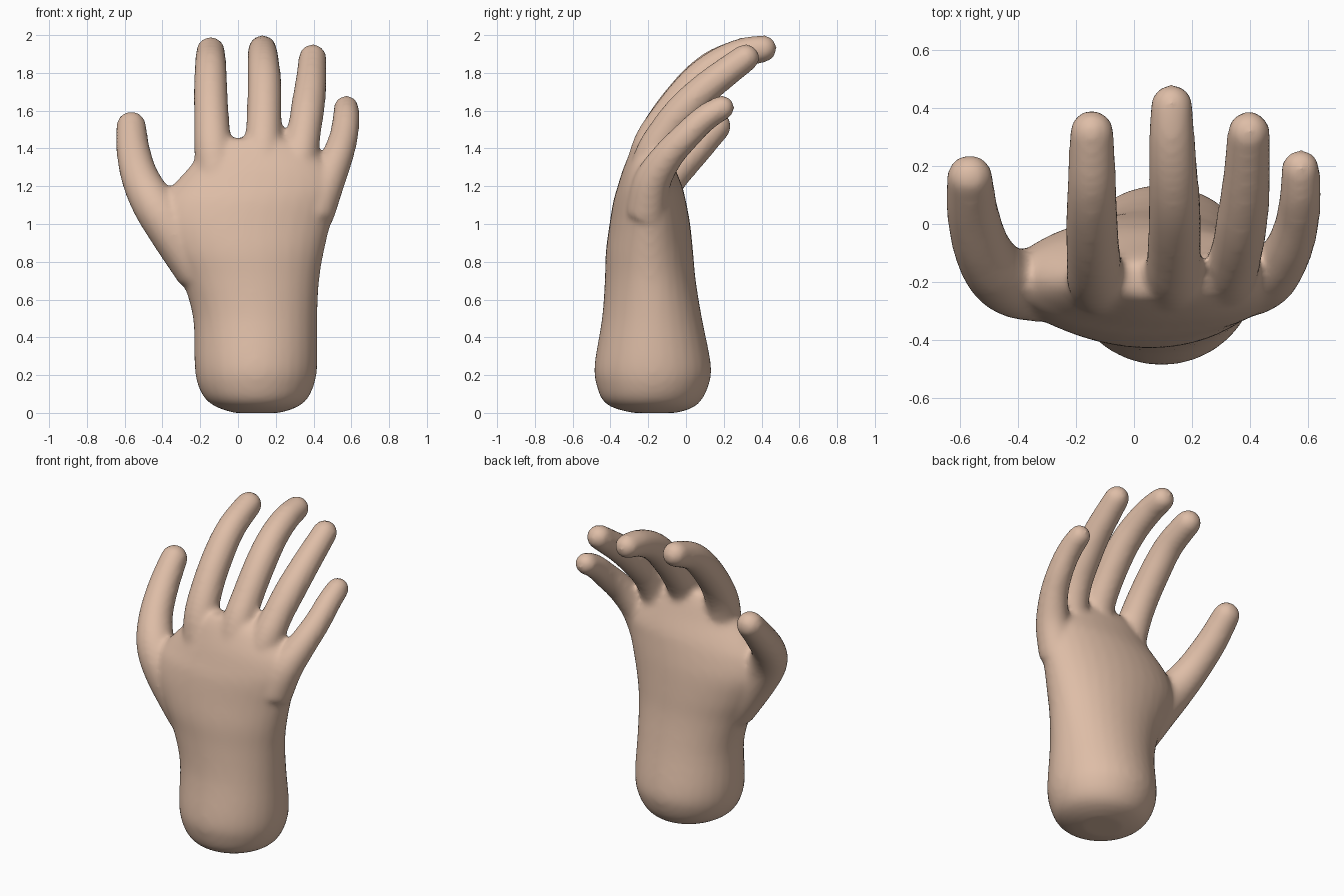
import bpy, bmesh, math
from mathutils import Vector

if "Cube" in bpy.data.objects:
    bpy.data.objects.remove(bpy.data.objects["Cube"])


def spline(rows, steps=6):
    """Catmull-Rom interpolation of equal-length tuples."""
    out = []
    for i in range(len(rows) - 1):
        p0, p1 = rows[max(i - 1, 0)], rows[i]
        p2, p3 = rows[i + 1], rows[min(i + 2, len(rows) - 1)]
        for s in range(steps):
            t = s / steps
            out.append([0.5 * (2 * b + (c - a) * t + (2 * a - 5 * b + 4 * c - d) * t * t
                               + (3 * b - a - 3 * c + d) * t ** 3)
                        for a, b, c, d in zip(p0, p1, p2, p3)])
    out.append(list(rows[-1]))
    return out


def skin(bm, rings):
    """Closed tube through a list of point rings."""
    vs = [[bm.verts.new(p) for p in ring] for ring in rings]
    n = len(vs[0])
    for a, b in zip(vs, vs[1:]):
        for i in range(n):
            j = (i + 1) % n
            bm.faces.new((a[i], a[j], b[j], b[i]))
    bm.faces.new(vs[0][::-1])
    bm.faces.new(vs[-1])


def digit(bm, path, n=20):
    """Tapering tube with a round tip; path rows are x, y, z, radius."""
    pts = spline(path)
    side = Vector((1, 0, 0))
    rings = []

    def ring(c, d, r):
        u = (side - d * side.dot(d)).normalized()
        v = d.cross(u)
        rings.append([c + r * (u * math.cos(2 * math.pi * k / n) + v * math.sin(2 * math.pi * k / n))
                      for k in range(n)])

    for i, p in enumerate(pts):
        a, b = pts[max(i - 1, 0)], pts[min(i + 1, len(pts) - 1)]
        d = (Vector(b[:3]) - Vector(a[:3])).normalized()
        ring(Vector(p[:3]), d, p[3])
    c, r = Vector(pts[-1][:3]), pts[-1][3]
    for k in range(1, 6):
        a = k * math.radians(17)
        ring(c + d * r * math.sin(a), d, r * math.cos(a))


    skin(bm, rings)


bm = bmesh.new()

# wrist and palm: x left, x right, y front, y back, z
palm = [(-.02, .22, -.28, -.05, .0), (-.10, .30, -.38, .03, .025), (-.165, .36, -.44, .08, .065),
        (-.21, .40, -.472, .118, .14), (-.23, .42, -.485, .133, .25), (-.238, .42, -.445, .085, .5),
        (-.295, .43, -.43, .052, .7), (-.37, .455, -.425, .038, .85), (-.43, .49, -.405, .022, 1.0),
        (-.41, .52, -.385, .0, 1.12), (-.35, .53, -.362, -.02, 1.2), (-.26, .48, -.33, -.06, 1.3),
        (-.18, .37, -.285, -.10, 1.4), (-.06, .24, -.25, -.13, 1.455)]
rings = []
for xl, xr, yf, yb, z in spline(palm, 4):
    rings.append([((xl + xr) / 2 + (xr - xl) / 2 * math.cos(2 * math.pi * k / 32),
                   (yf + yb) / 2 + (yb - yf) / 2 * math.sin(2 * math.pi * k / 32), z) for k in range(32)])
skin(bm, rings)

# thumb, index, middle, ring and little finger
digits = [
    [(-.20, -.20, .75, .13), (-.36, -.21, .98, .125), (-.455, -.18, 1.12, .115),
     (-.52, -.09, 1.25, .10), (-.555, .04, 1.39, .09), (-.565, .16, 1.518, .08)],
    [(-.10, -.22, 1.15, .11), (-.13, -.19, 1.38, .102), (-.14, -.11, 1.55, .094),
     (-.145, .02, 1.72, .09), (-.145, .15, 1.84, .084), (-.145, .315, 1.915, .077)],
    [(.12, -.24, 1.15, .11), (.132, -.19, 1.40, .10), (.138, -.10, 1.56, .093), (.14, .04, 1.735, .091),
     (.135, .165, 1.84, .086), (.13, .30, 1.905, .08), (.13, .408, 1.928, .073)],
    [(.28, -.22, 1.12, .11), (.325, -.18, 1.35, .098), (.352, -.10, 1.50, .09),
     (.37, .0, 1.62, .09), (.385, .13, 1.74, .084), (.395, .315, 1.88, .074)],
    [(.40, -.21, 1.05, .11), (.465, -.18, 1.22, .10), (.525, -.10, 1.355, .085),
     (.56, .0, 1.465, .077), (.572, .10, 1.56, .072), (.573, .19, 1.615, .067)],
]
for path in digits:
    digit(bm, path)

bmesh.ops.recalc_face_normals(bm, faces=bm.faces)
mesh = bpy.data.meshes.new("hand")
bm.to_mesh(mesh)
bm.free()
hand = bpy.data.objects.new("hand", mesh)
bpy.context.collection.objects.link(hand)

# single skin colour
skin_mat = bpy.data.materials.new("skin")
skin_mat.diffuse_color = (.73, .51, .385, 1)
skin_mat.use_nodes = True
skin_mat.node_tree.nodes["Principled BSDF"].inputs["Base Color"].default_value = skin_mat.diffuse_color
mesh.materials.append(skin_mat)

# fuse the parts into one skin and soften the joins
remesh = hand.modifiers.new("fuse", 'REMESH')
remesh.mode = 'VOXEL'
remesh.voxel_size = .016
remesh.use_smooth_shade = True
soft = hand.modifiers.new("soften", 'SMOOTH')
soft.factor = .5
soft.iterations = 12
